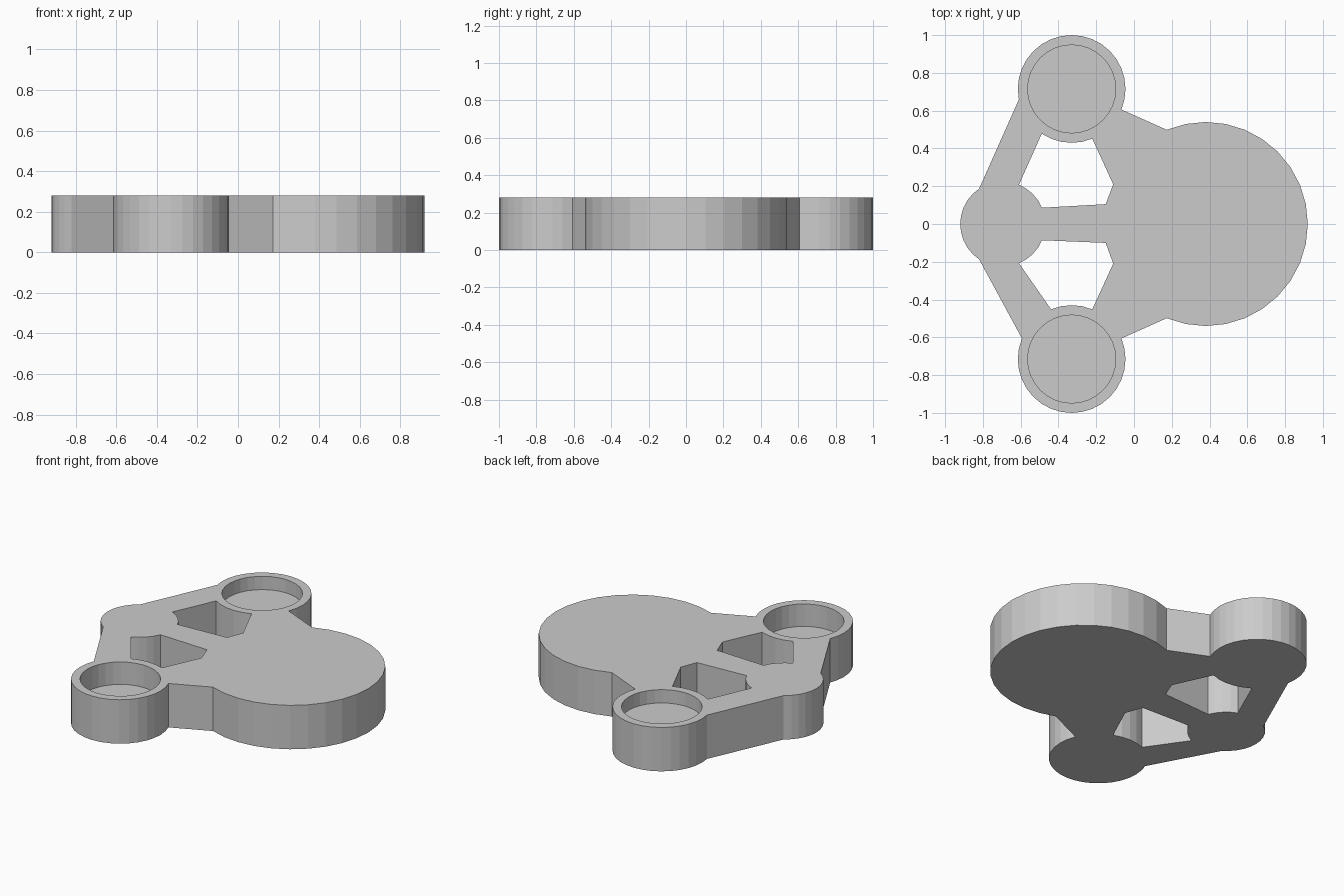
import bpy
import bmesh
from math import cos, sin, radians

if "Cube" in bpy.data.objects:
    bpy.data.objects.remove(bpy.data.objects["Cube"])

HEIGHT = 0.28
STEP = 11.25  # every round part is a 32-sided circle

HEAD = (0.38, 0.0, 0.54)
TAIL = (-0.695, 0.0, 0.225)
CUP_BACK = (-0.33, 0.715, 0.285)
CUP_FRONT = (-0.33, -0.715, 0.285)
POCKET_RADIUS = 0.233


def arc(circle, start, end):
    """Points along a circle, angles in degrees, end included."""
    cx, cy, r = circle
    count = round((end - start) / STEP)
    angles = [radians(start + STEP * i) for i in range(count + 1)]
    return [(cx + r * cos(a), cy + r * sin(a)) for a in angles]


def add_loop(bm, points, z):
    """Closed ring of edges at height z."""
    verts = [bm.verts.new((x, y, z)) for x, y in points]
    edges = [bm.edges.new((verts[i - 1], verts[i])) for i in range(len(verts))]
    return verts, edges


def add_walls(bm, lower, upper):
    for i in range(len(lower)):
        bm.faces.new((lower[i - 1], lower[i], upper[i], upper[i - 1]))


# Outer silhouette: head, back cup, tail, front cup
outline = (arc(HEAD, -112.5, 112.5) + arc(CUP_BACK, -22.5, 191.25)
           + arc(TAIL, 123.75, 236.25) + arc(CUP_FRONT, 157.5, 382.5))

# Openings between the struts
opening_back = (arc(CUP_BACK, 236.25, 292.5)
                + [(-0.11, 0.21), (-0.15, 0.105)] + arc(TAIL, 22.5, 67.5))
opening_front = (arc(CUP_FRONT, 67.5, 112.5) + arc(TAIL, -67.5, -22.5)
                 + [(-0.15, -0.1), (-0.11, -0.21)])

# Round pockets with their floor heights
pockets = [(CUP_BACK, 0.195), (CUP_FRONT, 0.137)]

bm = bmesh.new()
shapes = (outline, opening_back, opening_front)
bottoms = [add_loop(bm, s, 0.0) for s in shapes]
tops = [add_loop(bm, s, HEIGHT) for s in shapes]
rims, floors = [], []
for (cx, cy, r), floor_z in pockets:
    ring = arc((cx, cy, POCKET_RADIUS), 0, 360 - STEP)
    rims.append(add_loop(bm, ring, HEIGHT))
    floors.append(add_loop(bm, ring, floor_z))

# Underside and top face
for loops in (bottoms, tops + rims):
    bmesh.ops.triangle_fill(bm, use_beauty=True,
                            edges=[e for _, edges in loops for e in edges])

# Side walls and pocket floors
for low, high in zip(bottoms + floors, tops + rims):
    add_walls(bm, low[0], high[0])
for verts, _ in floors:
    bm.faces.new(verts)

bmesh.ops.recalc_face_normals(bm, faces=bm.faces[:])
bmesh.ops.dissolve_limit(bm, angle_limit=radians(0.5),
                         verts=bm.verts[:], edges=bm.edges[:])
mesh = bpy.data.meshes.new("bracket_plate")
bm.to_mesh(mesh)
bm.free()
plate = bpy.data.objects.new("bracket_plate", mesh)
bpy.context.collection.objects.link(plate)
